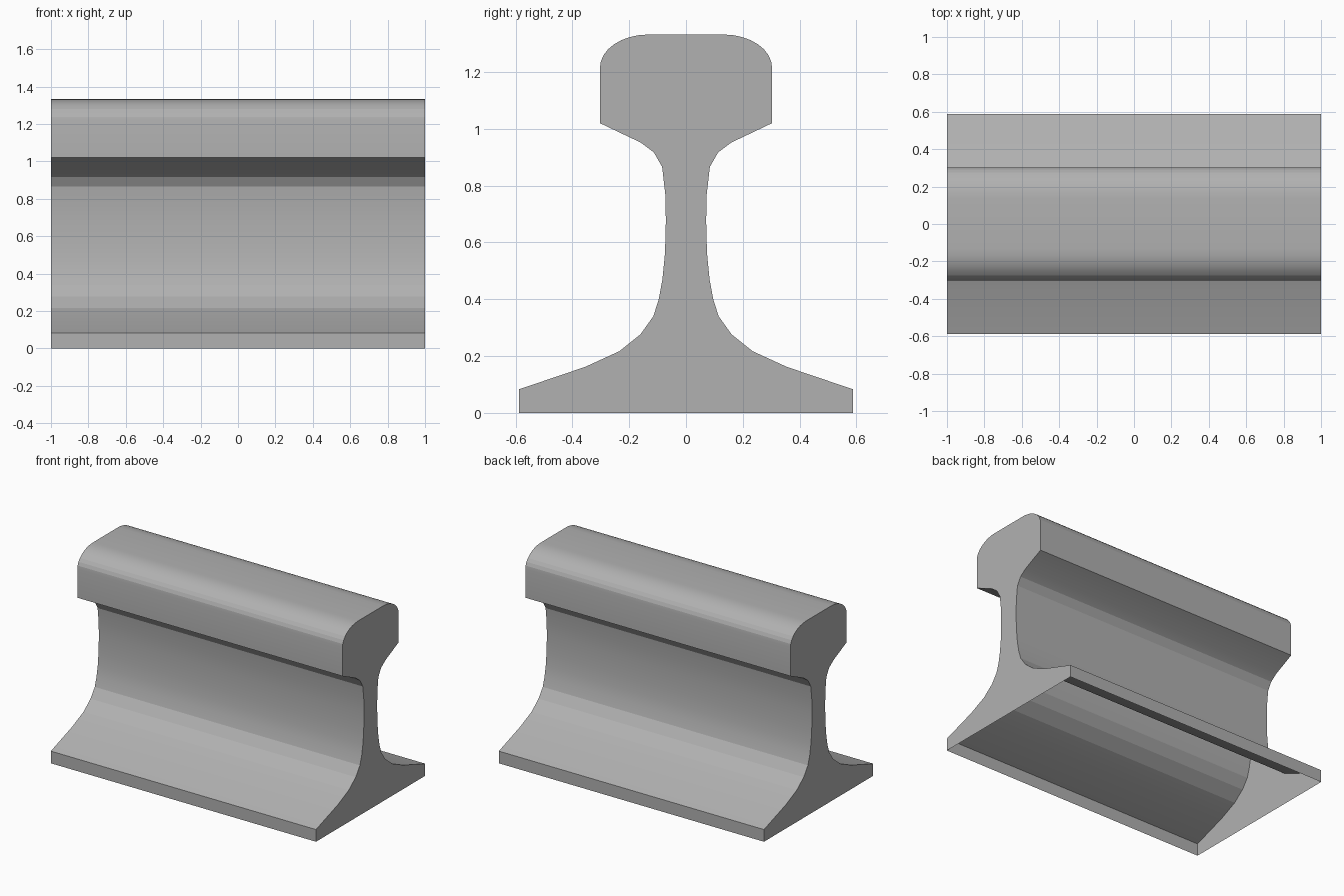
import bpy, bmesh, math

if "Cube" in bpy.data.objects:
    bpy.data.objects.remove(bpy.data.objects["Cube"])

# Half cross-section (y, z): foot, web, underside of head
half = [(0.588, 0.0), (0.588, 0.083), (0.355, 0.162), (0.235, 0.217),
        (0.16, 0.277), (0.115, 0.34), (0.096, 0.40), (0.083, 0.47),
        (0.075, 0.55), (0.072, 0.62), (0.071, 0.68), (0.073, 0.77),
        (0.084, 0.866), (0.113, 0.917), (0.16, 0.952), (0.303, 1.02)]

# Rounded shoulder of the head: elliptical arc up to the flat running surface
for i in range(9):
    a = math.radians(90) * i / 8
    half.append((0.133 + 0.17 * math.cos(a), 1.215 + 0.117 * math.sin(a)))

# Mirror to the full section, running up the +y side and down the -y side
section = half + [(-y, z) for y, z in reversed(half)]

# Sweep along x: capped ends, open underside
bm = bmesh.new()
left = [bm.verts.new((-1, y, z)) for y, z in section]
right = [bm.verts.new((1, y, z)) for y, z in section]
for i in range(len(section) - 1):
    bm.faces.new((left[i], left[i + 1], right[i + 1], right[i]))
bm.faces.new(right)
bm.faces.new(left[::-1])

mesh = bpy.data.meshes.new("rail")
bm.to_mesh(mesh)
bm.free()
rail = bpy.data.objects.new("rail", mesh)
bpy.context.collection.objects.link(rail)

# Dark steel grey
steel = bpy.data.materials.new("steel")
steel.diffuse_color = (0.44, 0.44, 0.44, 1)
steel.use_nodes = True
steel.node_tree.nodes["Principled BSDF"].inputs["Base Color"].default_value = steel.diffuse_color
mesh.materials.append(steel)

# Smooth the curved web and head, keeping the corners sharp
bpy.context.view_layer.objects.active = rail
rail.select_set(True)
bpy.ops.object.shade_smooth_by_angle(angle=math.radians(12))
